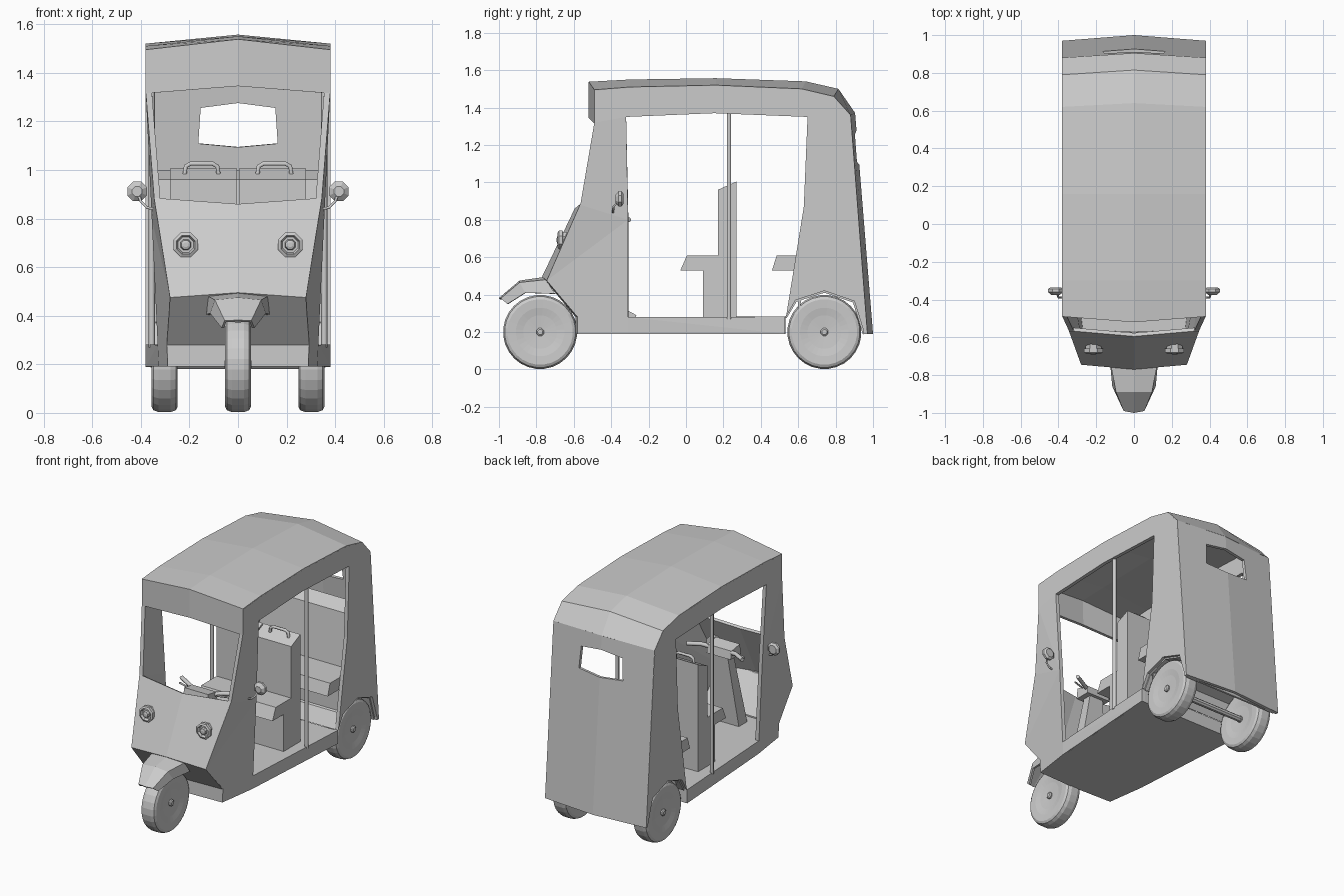
import bpy, bmesh, math
from mathutils import Vector

if "Cube" in bpy.data.objects:
    bpy.data.objects.remove(bpy.data.objects["Cube"])

grey = bpy.data.materials.new("plain grey")
grey.diffuse_color = (0.6, 0.6, 0.6, 1)
grey.use_nodes = True
grey.node_tree.nodes["Principled BSDF"].inputs["Base Color"].default_value = grey.diffuse_color


def finish(name, bm):
    me = bpy.data.meshes.new(name)
    bm.to_mesh(me)
    bm.free()
    me.materials.append(grey)
    ob = bpy.data.objects.new(name, me)
    bpy.context.collection.objects.link(ob)
    return ob


def thicken(name, bm, thick, inside=(0, 0.1, 0.8), merge=True):
    """Sheet with outward normals, mirrored across x and thickened inwards."""
    bm.normal_update()
    for f in bm.faces:
        if f.normal.dot(f.calc_center_median() - Vector(inside)) < 0:
            f.normal_flip()
    ob = finish(name, bm)
    m = ob.modifiers.new("mirror", 'MIRROR')
    m.use_mirror_merge = merge
    s = ob.modifiers.new("thickness", 'SOLIDIFY')
    s.thickness, s.offset = thick, -1
    return ob


def rails(name, columns, thick, **kw):
    """Sheet spanned between matching lists of points."""
    bm = bmesh.new()
    cols = [[bm.verts.new(p) for p in c] for c in columns]
    for a, b in zip(cols, cols[1:]):
        for i in range(len(a) - 1):
            bm.faces.new((a[i], b[i], b[i + 1], a[i + 1]))
    return thicken(name, bm, thick, **kw)


def prism(name, pts, lo, hi, place):
    """Closed extrusion of an outline; place maps (u, v, depth) to xyz."""
    bm = bmesh.new()
    a = [bm.verts.new(place(u, v, lo)) for u, v in pts]
    b = [bm.verts.new(place(u, v, hi)) for u, v in pts]
    bm.faces.new(a)
    bm.faces.new(b)
    for i in range(len(a)):
        j = (i + 1) % len(a)
        bm.faces.new((a[i], a[j], b[j], b[i]))
    bmesh.ops.recalc_face_normals(bm, faces=bm.faces)
    return finish(name, bm)


def side(u, v, d):
    return (d, u, v)


def flat(u, v, d):
    return (u, v, d)


def lathe(name, prof, n, loc, axis):
    """Turned solid: prof is (radius, offset along axis 'x' or 'y')."""
    bm = bmesh.new()
    rings = []
    for r, t in prof:
        ring = []
        for k in range(n):
            a = 2 * math.pi * (k + 0.5) / n
            c, s = r * math.cos(a), r * math.sin(a)
            p = (t, c, s) if axis == 'x' else (c, t, s)
            ring.append(bm.verts.new(Vector(p) + Vector(loc)))
        rings.append(ring)
    for a, b in zip(rings, rings[1:]):
        for k in range(n):
            j = (k + 1) % n
            bm.faces.new((a[k], a[j], b[j], b[k]))
    bm.faces.new(rings[0])
    bm.faces.new(rings[-1])
    bmesh.ops.recalc_face_normals(bm, faces=bm.faces)
    return finish(name, bm)


def tube(name, pts, r):
    cu = bpy.data.curves.new(name, 'CURVE')
    cu.dimensions, cu.fill_mode = '3D', 'FULL'
    cu.bevel_depth, cu.bevel_resolution, cu.use_fill_caps = r, 1, True
    sp = cu.splines.new('POLY')
    sp.points.add(len(pts) - 1)
    for p, q in zip(sp.points, pts):
        p.co = (*q, 1)
    cu.materials.append(grey)
    ob = bpy.data.objects.new(name, cu)
    bpy.context.collection.objects.link(ob)


# side walls: outline with door opening, narrowing towards the low front
def wall_x(y, z):
    x = 0.38 - max(0, 1.33 - z) * 0.047 * min(1, max(0, (0.53 - y) / 0.84))
    if y < -0.31:
        x -= (-0.31 - y) * min(0.14, max(0, 0.46 * (1 - z)))
    return x


arch = [(0.53, 0.28), (0.585, 0.37), (0.74, 0.42), (0.90, 0.365), (0.955, 0.19)]
outer = [(-0.31, 0.19), (-0.58, 0.19), (-0.58, 0.285), (-0.745, 0.475), (-0.565, 0.88), (-0.49, 1.32),
         (-0.49, 1.49), (-0.30, 1.505), (0.16, 1.515), (0.62, 1.495), (0.79, 1.455),
         (0.875, 1.36), (0.97, 0.19)] + arch[::-1] + [(0.53, 0.19)]
door = [(-0.31, 0.28), (-0.31, 0.8), (-0.32, 1.35), (0.15, 1.37), (0.65, 1.35), (0.63, 0.87), (0.535, 0.282)]
bm = bmesh.new()
edges = []
for loop in (outer, door):
    vs = [bm.verts.new((0.38, y, z)) for y, z in loop]
    edges += [bm.edges.new((vs[i], vs[i - 1])) for i in range(len(vs))]
bmesh.ops.triangle_fill(bm, edges=edges, use_beauty=True)
for v in bm.verts:
    v.co.x = wall_x(v.co.y, v.co.z)
thicken("side_walls", bm, 0.025, merge=False)

# roof with front header
rim = [(-0.49, 1.315), (-0.49, 1.495), (-0.30, 1.51), (0.16, 1.52), (0.62, 1.50), (0.79, 1.46), (0.88, 1.36)]
ridge = [(-0.52, 1.345), (-0.52, 1.538), (-0.30, 1.55), (0.16, 1.557), (0.64, 1.54), (0.815, 1.50), (0.905, 1.37)]
rails("roof", [[(0, *p) for p in ridge], [(0.38, *p) for p in rim]], 0.02)


# back wall with window hole
def back(x, z):
    k = (1.36 - z) / 1.17
    t = x / 0.38
    return (x, (0.905 + 0.095 * k) * (1 - t) + (0.88 + 0.09 * k) * t, z)


bm = bmesh.new()
bm.faces.new([bm.verts.new(back(x, z)) for x, z in (
    (0, 1.37), (0.38, 1.36), (0.38, 0.19), (0, 0.19),
    (0, 1.095), (0.165, 1.11), (0.155, 1.257), (0, 1.277))])
thicken("back_wall", bm, 0.02)

# front panel with undercut
rails("front_panel", [
    [(0, -0.595, 0.86), (0, -0.77, 0.495), (0, -0.59, 0.28), (0, -0.59, 0.19)],
    [(0.345, -0.565, 0.885), (0.28, -0.745, 0.475), (0.29, -0.58, 0.28), (0.29, -0.58, 0.19)]], 0.02)

# floor slab and rear wheel arch sheet
prism("floor", [(-0.285, -0.578), (0.285, -0.578), (0.32, -0.31), (0.37, 0.53), (-0.37, 0.53), (-0.32, -0.31)],
      0.19, 0.278, flat)
rails("rear_arch", [[(0, *p) for p in arch], [(0.36, *p) for p in arch]], 0.01, inside=(0, 0.74, 0.1))

# front fender
top = [(0.055, -0.99, 0.38), (0.095, -0.89, 0.465), (0.122, -0.75, 0.48)]
low = [(0.068, -0.955, 0.35), (0.115, -0.86, 0.41), (0.13, -0.70, 0.405)]
mid = [(0, -1.0, 0.382), (0, -0.89, 0.475), (0, -0.74, 0.497)]
rails("front_fender", [mid, top, low], 0.012, inside=(0, -0.76, 0.2))

# wheels with hubs, rear axle
tyre = [(0.02, -0.04), (0.09, -0.045), (0.13, -0.052), (0.175, -0.054), (0.19, -0.046), (0.198, -0.025)]
tyre = tyre + [(r, -t) for r, t in tyre[::-1]]
for name, x, y in (("front_wheel", 0, -0.78), ("rear_wheel_right", 0.302, 0.74), ("rear_wheel_left", -0.302, 0.74)):
    lathe(name, tyre, 28, (x, y, 0.2), 'x')
    lathe(name + "_hub", [(0.014, -0.056), (0.022, -0.05), (0.022, 0.05), (0.014, 0.056)], 8, (x, y, 0.2), 'x')
lathe("rear_axle", [(0.02, -0.28), (0.02, 0.28)], 8, (0, 0.74, 0.2), 'x')

# seats
for s, tag in ((1, "right"), (-1, "left")):
    prism("driver_seat_" + tag, [(0.09, 0.278), (0.09, 0.53), (-0.03, 0.53), (0.005, 0.61), (0.17, 0.61),
                                 (0.17, 0.96), (0.27, 1.005), (0.27, 0.278)], s * 0.004, s * 0.28, side)
    tube("seat_handle_" + tag, [(s * 0.08, 0.23, 0.98), (s * 0.085, 0.23, 1.015), (s * 0.105, 0.23, 1.026),
                                (s * 0.195, 0.23, 1.026), (s * 0.215, 0.23, 1.015), (s * 0.22, 0.23, 0.98)], 0.01)
prism("rear_seat", [(0.60, 0.28), (0.60, 0.53), (0.46, 0.53), (0.485, 0.61), (0.72, 0.61), (0.76, 0.96),
                    (0.86, 1.0), (0.90, 0.44), (0.74, 0.43), (0.62, 0.39)], -0.352, 0.352, side)

# poles, headlights and mirrors on both sides
for s, tag in ((1, "right"), (-1, "left")):
    tube("door_pole_" + tag, [(s * 0.355, 0.23, 0.27), (s * 0.355, 0.23, 1.45)], 0.0135)
    lathe("headlight_" + tag, [(0.046, 0.07), (0.046, 0.0), (0.054, -0.002), (0.054, -0.022), (0.042, -0.028),
                               (0.034, -0.012), (0.024, -0.012), (0.02, -0.03), (0.01, -0.034)],
          8, (s * 0.215, -0.658, 0.692), 'y')
    lathe("mirror_" + tag, [(0.03, 0.02), (0.044, 0.01), (0.044, -0.005), (0.022, -0.022)],
          8, (s * 0.415, -0.355, 0.912), 'y')
    tube("mirror_arm_" + tag, [(s * 0.34, -0.39, 0.838), (s * 0.375, -0.39, 0.845), (s * 0.40, -0.388, 0.87),
                               (s * 0.41, -0.36, 0.90)], 0.006)
    # handlebar grips and levers
    tube("grip_" + tag, [(s * 0.08, -0.37, 0.79), (s * 0.13, -0.35, 0.80), (s * 0.21, -0.305, 0.80)], 0.014)
    tube("lever_" + tag, [(s * 0.11, -0.38, 0.79), (s * 0.19, -0.355, 0.79)], 0.006)

# steering column, handlebar box and pedal
rails("steering_column", [[(0, -0.41, 0.279), (0, -0.37, 0.77)],
                          [(0.11, -0.41, 0.279), (0.05, -0.37, 0.77)],
                          [(0.11, -0.50, 0.279), (0.05, -0.43, 0.77)],
                          [(0, -0.50, 0.279), (0, -0.43, 0.77)]], 0.01, inside=(0, -0.43, 0.5))
prism("handlebar_box", [(-0.46, 0.75), (-0.45, 0.82), (-0.36, 0.805), (-0.35, 0.75)], -0.09, 0.09, side)
prism("pedal", [(-0.34, 0.278), (-0.32, 0.32), (-0.265, 0.29), (-0.27, 0.278)], 0.11, 0.17, side)
